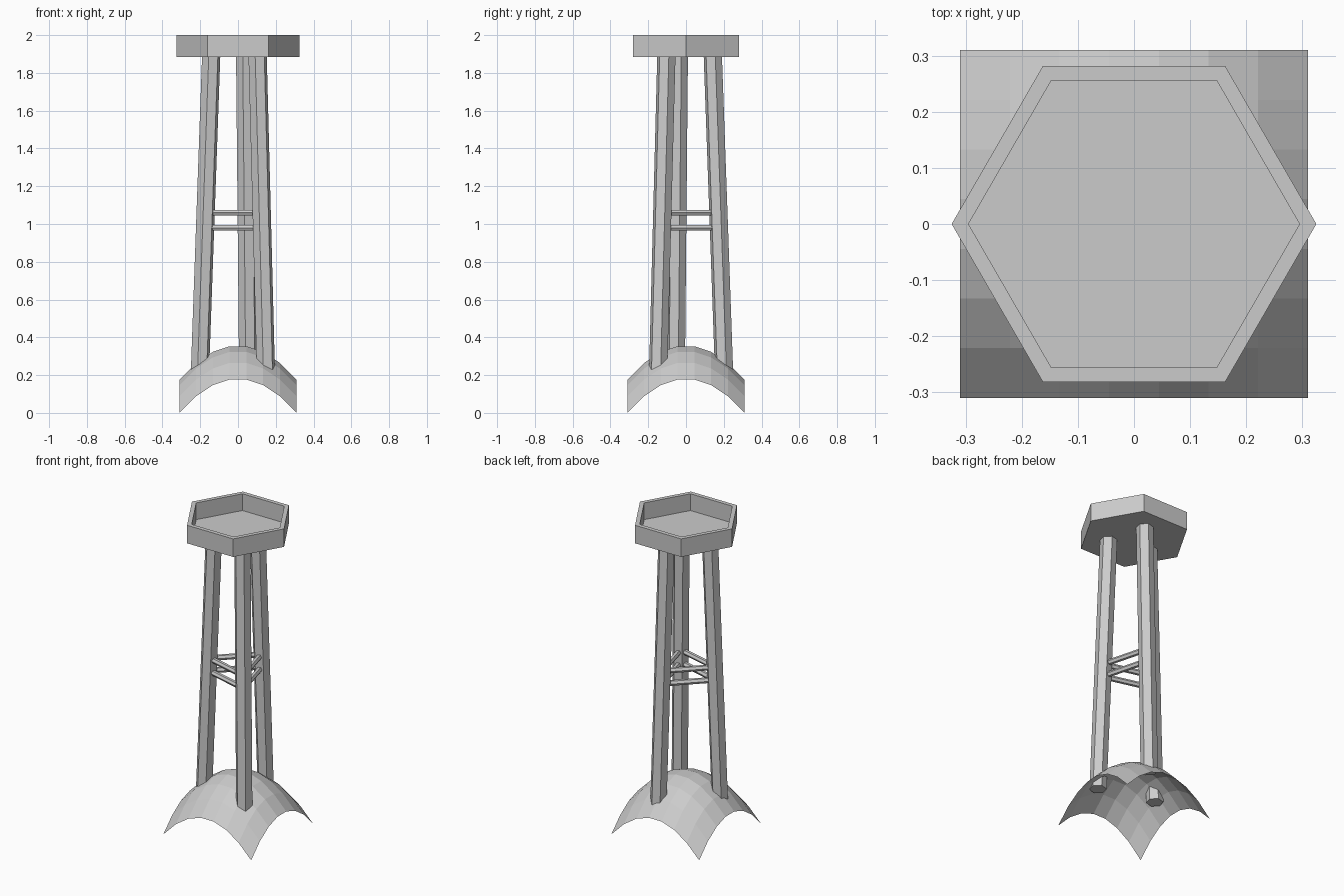
import bpy, bmesh
from math import cos, sin, pi, radians
from mathutils import Vector

if "Cube" in bpy.data.objects:
    bpy.data.objects.remove(bpy.data.objects["Cube"])


def finish(name, bm):
    bmesh.ops.recalc_face_normals(bm, faces=bm.faces)
    me = bpy.data.meshes.new(name)
    bm.to_mesh(me)
    bm.free()
    ob = bpy.data.objects.new(name, me)
    bpy.context.collection.objects.link(ob)
    return ob


def ring(bm, c, u, v, r, n, start=0.0):
    return [bm.verts.new(c + r * (u * cos(start + 2 * pi * i / n) + v * sin(start + 2 * pi * i / n)))
            for i in range(n)]


def skin(bm, a, b):
    n = len(a)
    for i in range(n):
        bm.faces.new((a[i], a[(i + 1) % n], b[(i + 1) % n], b[i]))


X, Y = Vector((1, 0, 0)), Vector((0, 1, 0))


def prism(name, p, q, r, n, u, v, start=0.0):
    bm = bmesh.new()
    a, b = ring(bm, p, u, v, r, n, start), ring(bm, q, u, v, r, n, start)
    skin(bm, a, b)
    bm.faces.new(a)
    bm.faces.new(b)
    return finish(name, bm)


# domed square base sheet
H, N = 0.31, 7
bm = bmesh.new()
bmesh.ops.create_grid(bm, x_segments=N, y_segments=N, size=H)
for w in bm.verts:
    w.co.z = 0.36 - 0.18 * (w.co.x ** 2 + w.co.y ** 2) / H ** 2
finish("base_sheet", bm)

# hexagonal tray
bm = bmesh.new()
rings = [ring(bm, Vector((0, 0, z)), X, Y, r, 6)
         for z, r in ((1.885, 0.325), (2.0, 0.325), (2.0, 0.295), (1.893, 0.295))]
for a, b in zip(rings, rings[1:]):
    skin(bm, a, b)
bm.faces.new(rings[0])
bm.faces.new(rings[-1])
finish("tray", bm)

# splayed legs
Z0, Z1, R0, R1 = 0.23, 1.888, 0.208, 0.147
angles = [radians(a) for a in (-45, 75, 195)]


def leg_point(a, z):
    r = R0 + (R1 - R0) * (z - Z0) / (Z1 - Z0)
    return Vector((r * cos(a), r * sin(a), z))


for i, a in enumerate(angles):
    prism(f"leg_{i + 1}", leg_point(a, Z0), leg_point(a, Z1), 0.05, 6, X, Y, a)

# paired rungs between the legs
for i, a in enumerate(angles):
    for j, z in enumerate((0.98, 1.06)):
        p, q = leg_point(a, z), leg_point(angles[(i + 1) % 3], z)
        d = (q - p).normalized()
        prism(f"rung_{i + 1}_{j + 1}", p + d * 0.02, q - d * 0.02, 0.017, 6,
              d.cross(Vector((0, 0, 1))), Vector((0, 0, 1)))
